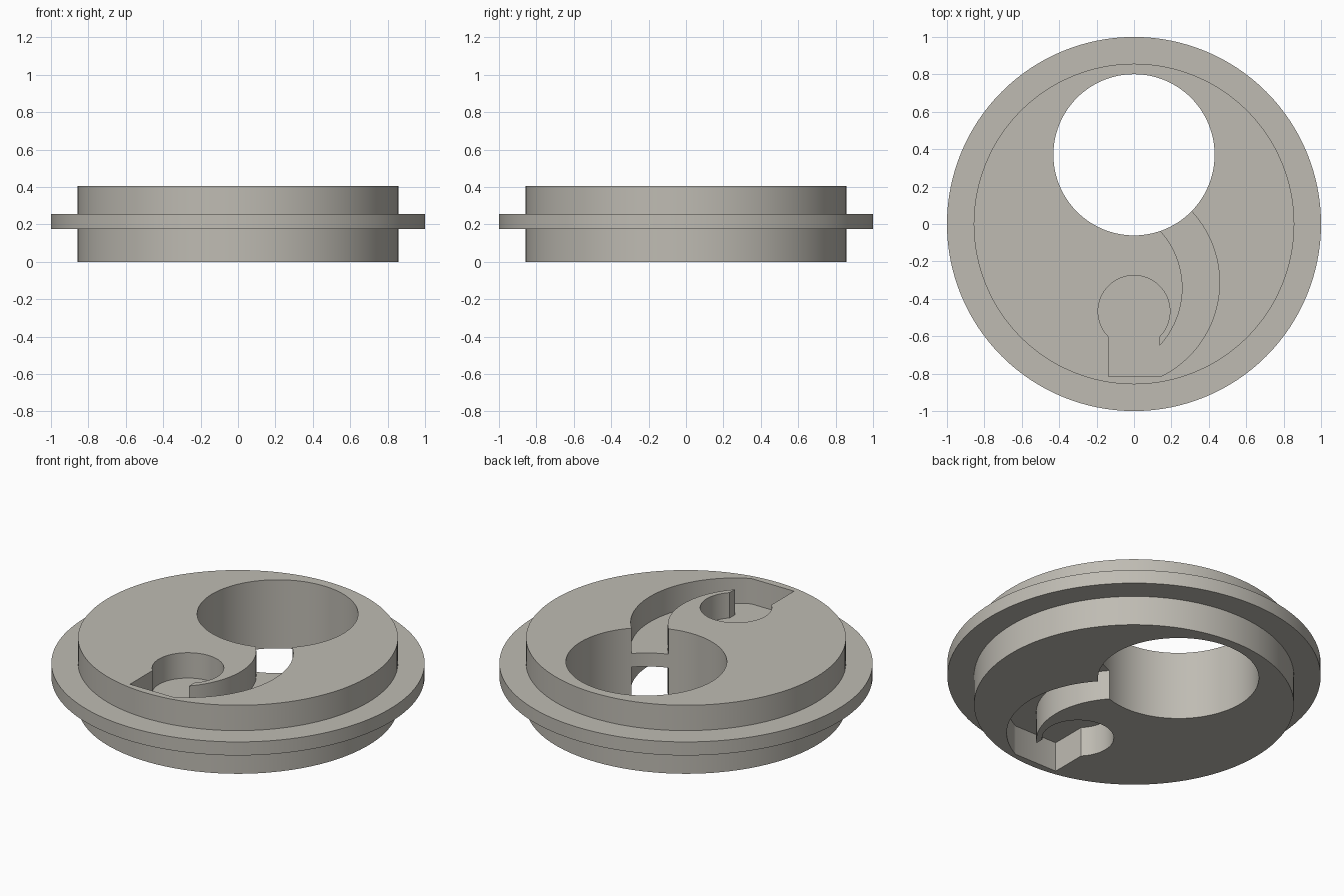
import bpy, bmesh, math
from mathutils import Vector

if "Cube" in bpy.data.objects:
    bpy.data.objects.remove(bpy.data.objects["Cube"])

BODY_R, FLANGE_R = 0.857, 1.0
HEIGHT, WEB_LOW, WEB_HIGH = 0.405, 0.175, 0.255

stone = bpy.data.materials.new("warm grey")
stone.diffuse_color = (0.52, 0.50, 0.45, 1)
stone.use_nodes = True
stone.node_tree.nodes["Principled BSDF"].inputs["Base Color"].default_value = stone.diffuse_color


def arc(center, radius, start, end, steps):
    """Points on an arc, angles in radians."""
    return [(center[0] + radius * math.cos(start + (end - start) * i / steps),
             center[1] + radius * math.sin(start + (end - start) * i / steps))
            for i in range(steps + 1)]


def arc_through(a, b, c, steps):
    """Arc from a to c passing through b."""
    (ax, ay), (bx, by), (cx, cy) = a, b, c
    d = 2 * (ax * (by - cy) + bx * (cy - ay) + cx * (ay - by))
    a2, b2, c2 = ax * ax + ay * ay, bx * bx + by * by, cx * cx + cy * cy
    o = ((a2 * (by - cy) + b2 * (cy - ay) + c2 * (ay - by)) / d,
         (a2 * (cx - bx) + b2 * (ax - cx) + c2 * (bx - ax)) / d)
    return arc(o, math.dist(o, a), math.atan2(ay - o[1], ax - o[0]),
               math.atan2(cy - o[1], cx - o[0]), steps)


def add_object(name, bm):
    bmesh.ops.recalc_face_normals(bm, faces=bm.faces)
    mesh = bpy.data.meshes.new(name)
    bm.to_mesh(mesh)
    bm.free()
    mesh.materials.append(stone)
    obj = bpy.data.objects.new(name, mesh)
    bpy.context.collection.objects.link(obj)
    return obj


def prism(name, outline, z0, z1):
    """Closed outline extruded from z0 to z1."""
    bm = bmesh.new()
    face = bm.faces.new([bm.verts.new((x, y, z0)) for x, y in outline])
    top = bmesh.ops.extrude_face_region(bm, geom=[face])["geom"]
    bmesh.ops.translate(bm, vec=(0, 0, z1 - z0),
                        verts=[v for v in top if isinstance(v, bmesh.types.BMVert)])
    return add_object(name, bm)


# Disc body with its flange, turned from a stepped profile
profile = [(BODY_R, 0), (BODY_R, WEB_LOW), (FLANGE_R, WEB_LOW),
           (FLANGE_R, WEB_HIGH), (BODY_R, WEB_HIGH), (BODY_R, HEIGHT)]
SEGMENTS = 128
bm = bmesh.new()
rings = [[bm.verts.new((r * math.cos(t), r * math.sin(t), z))
          for t in (math.tau * i / SEGMENTS for i in range(SEGMENTS))]
         for r, z in profile]
for low, high in zip(rings, rings[1:]):
    for i in range(SEGMENTS):
        j = (i + 1) % SEGMENTS
        bm.faces.new((low[i], low[j], high[j], high[i]))
bm.faces.new(rings[0])
bm.faces.new(rings[-1])
disc = add_object("flanged_disc", bm)

# Round through hole
hole = prism("hole_cutter", arc((0, 0.37), 0.431, 0, math.tau, 96)[:-1], -0.2, 0.6)

# Hooked pocket: curved channel from the hole, square end and round seat
outline = [(-0.136, -0.815)]
outline += arc_through((0.144, -0.815), (0.457, -0.305), (0.304, 0.072), 32)
outline += [(0.18, 0.12)]
outline += arc_through((0.138, -0.034), (0.259, -0.353), (0.136, -0.652), 24)
edge = math.acos(0.136 / 0.192)
outline += arc((0, -0.467), 0.192, -edge, math.pi + edge, 48)
pocket_top = prism("upper_pocket_cutter", outline, WEB_HIGH, 0.6)
pocket_bottom = prism("lower_pocket_cutter", outline, -0.2, WEB_LOW)

# Cut the hole and both pockets, leaving a thin web between the pockets
for cutter in (hole, pocket_top, pocket_bottom):
    mod = disc.modifiers.new(cutter.name, 'BOOLEAN')
    mod.operation = 'DIFFERENCE'
    mod.solver = 'EXACT'
    mod.object = cutter

bpy.context.view_layer.objects.active = disc
disc.select_set(True)
for mod in list(disc.modifiers):
    bpy.ops.object.modifier_apply(modifier=mod.name)
for cutter in (hole, pocket_top, pocket_bottom):
    bpy.data.objects.remove(cutter, do_unlink=True)

bpy.ops.object.select_all(action='DESELECT')
disc.select_set(True)
bpy.context.view_layer.objects.active = disc
bpy.ops.object.shade_smooth_by_angle(angle=math.radians(30))
